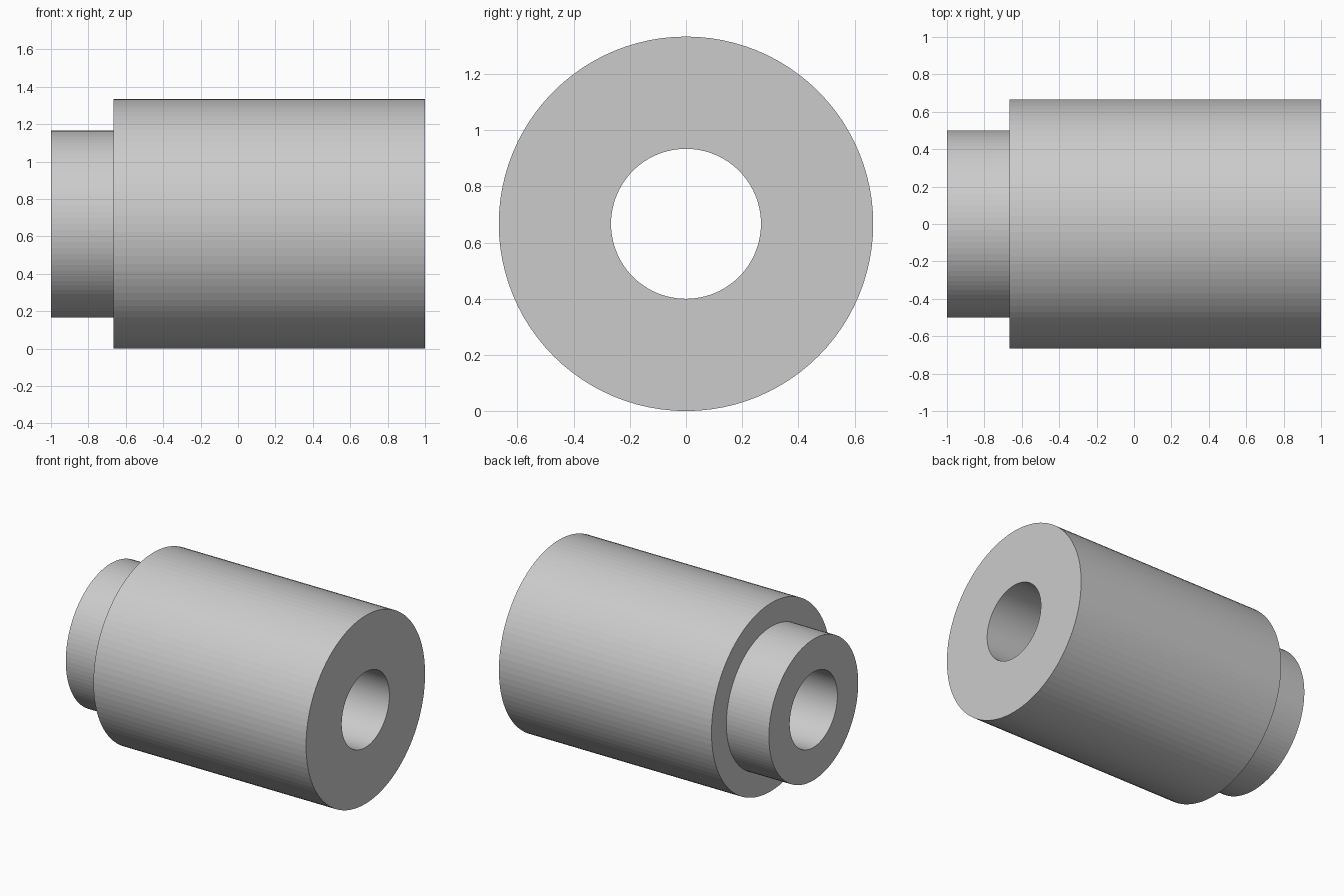
import bpy, bmesh
from math import cos, sin, tau

if "Cube" in bpy.data.objects:
    bpy.data.objects.remove(bpy.data.objects["Cube"])

SIDES = 96
AXIS_Z = 2 / 3

# Closed cross-section (x, radius): bore, wide body, narrow collar
profile = [(-1, 0.267), (-1, 0.5), (-2 / 3, 0.5),
           (-2 / 3, 2 / 3), (1, 2 / 3), (1, 0.267)]

bm = bmesh.new()
rings = [[bm.verts.new((x, r * cos(tau * i / SIDES), AXIS_Z + r * sin(tau * i / SIDES)))
          for i in range(SIDES)] for x, r in profile]

# Spin the section around the x axis
for k, ring in enumerate(rings):
    following = rings[(k + 1) % len(rings)]
    for i in range(SIDES):
        j = (i + 1) % SIDES
        bm.faces.new((ring[i], ring[j], following[j], following[i]))
bmesh.ops.recalc_face_normals(bm, faces=bm.faces)

# Stepped bushing with a through bore
mesh = bpy.data.meshes.new("stepped_bushing")
bm.to_mesh(mesh)
bm.free()
bushing = bpy.data.objects.new("stepped_bushing", mesh)
bpy.context.collection.objects.link(bushing)
